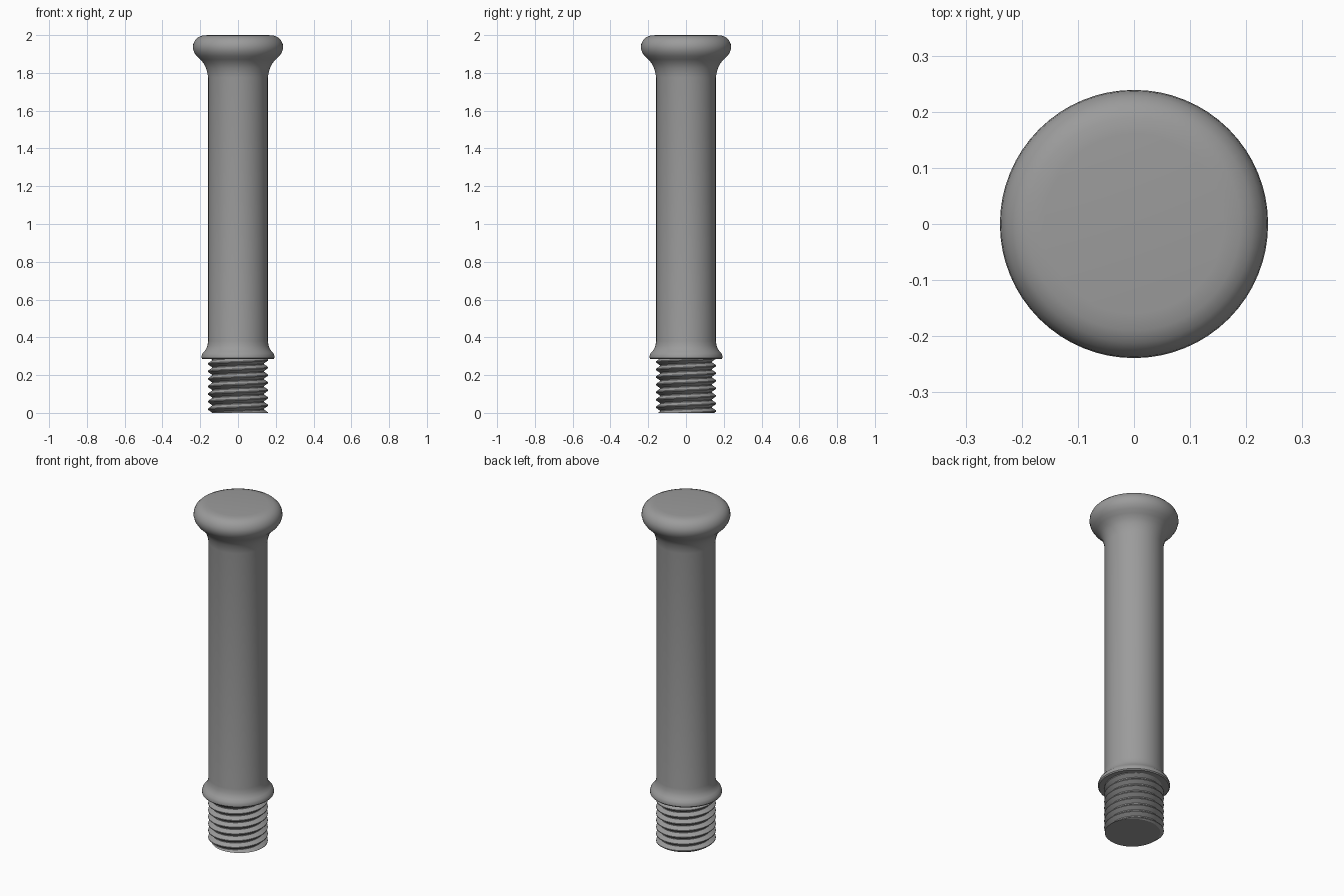
import bpy, bmesh, math

if "Cube" in bpy.data.objects:
    bpy.data.objects.remove(bpy.data.objects["Cube"])

SEG = 64
steel = bpy.data.materials.new("grey_metal")
steel.diffuse_color = (0.33, 0.33, 0.33, 1)
steel.use_nodes = True
steel.node_tree.nodes["Principled BSDF"].inputs["Base Color"].default_value = steel.diffuse_color


def finish(bm, name, angle):
    bmesh.ops.recalc_face_normals(bm, faces=bm.faces[:])
    mesh = bpy.data.meshes.new(name)
    bm.to_mesh(mesh)
    bm.free()
    mesh.materials.append(steel)
    obj = bpy.data.objects.new(name, mesh)
    bpy.context.collection.objects.link(obj)
    bpy.ops.object.select_all(action='DESELECT')
    obj.select_set(True)
    bpy.context.view_layer.objects.active = obj
    bpy.ops.object.shade_smooth_by_angle(angle=math.radians(angle))
    return obj


def lathe(name, profile):
    """Spin a (radius, z) profile around z and cap both ends."""
    bm = bmesh.new()
    rings = [[bm.verts.new((r * math.cos(2 * math.pi * i / SEG),
                            r * math.sin(2 * math.pi * i / SEG), z))
              for i in range(SEG)] for r, z in profile]
    for a, b in zip(rings, rings[1:]):
        for i in range(SEG):
            j = (i + 1) % SEG
            bm.faces.new((a[i], a[j], b[j], b[i]))
    bm.faces.new(rings[0])
    bm.faces.new(rings[-1])
    return finish(bm, name, 35)


# Shaft with flared collar below and rounded knob above
collar = [(0.14, 0.285), (0.188, 0.285), (0.193, 0.291), (0.193, 0.302),
          (0.188, 0.315), (0.178, 0.326), (0.169, 0.338), (0.162, 0.355),
          (0.158, 0.38)]
knob = [(0.158, 1.775), (0.162, 1.80), (0.169, 1.825), (0.181, 1.85),
        (0.200, 1.871), (0.219, 1.889), (0.233, 1.91), (0.239, 1.932),
        (0.237, 1.952), (0.228, 1.972), (0.212, 1.988), (0.19, 1.997),
        (0.16, 2.0)]
lathe("handle", collar + knob)


# Right-handed screw thread: helical V ridge, trimmed flat at both ends
PITCH, ROOT, CREST = 0.04, 0.138, 0.160
BOTTOM, TOP = 0.0, 0.288
bm = bmesh.new()
section = [(ROOT, 0.0), (ROOT, 0.12), (CREST, 0.5), (CREST, 0.62)]
turns = 11
prev = None
rows = []
for turn in range(turns):
    for r, f in section:
        row = []
        for i in range(SEG + 1):
            t = 2 * math.pi * i / SEG
            z = (turn - 2 + f + i / SEG) * PITCH - 0.0225
            row.append(bm.verts.new((r * math.cos(t), r * math.sin(t), z)))
        rows.append(row)
for a, b in zip(rows, rows[1:]):
    for i in range(SEG):
        bm.faces.new((a[i], a[i + 1], b[i + 1], b[i]))
bmesh.ops.remove_doubles(bm, verts=bm.verts[:], dist=0.0001)
for height, normal in ((BOTTOM, (0, 0, -1)), (TOP, (0, 0, 1))):
    bmesh.ops.bisect_plane(bm, geom=bm.verts[:] + bm.edges[:] + bm.faces[:],
                           plane_co=(0, 0, height), plane_no=normal,
                           clear_outer=True)
bmesh.ops.holes_fill(bm, edges=[e for e in bm.edges if e.is_boundary], sides=0)
finish(bm, "screw_thread", 30)
